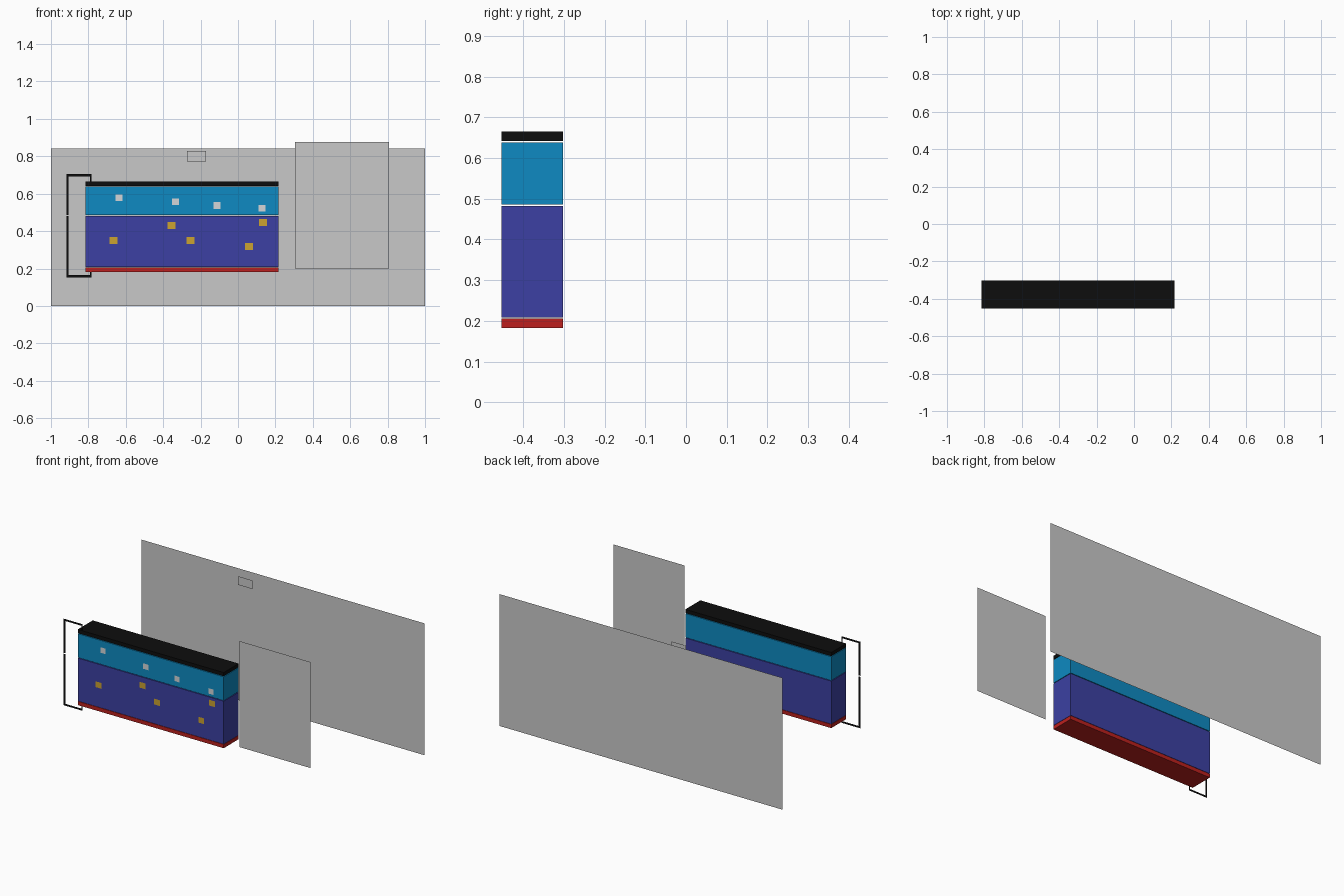
import bpy, bmesh

if "Cube" in bpy.data.objects:
    bpy.data.objects.remove(bpy.data.objects["Cube"])


def srgb(r, g, b):
    def lin(c):
        c /= 255
        return c / 12.92 if c <= 0.04045 else ((c + 0.055) / 1.055) ** 2.4
    return (lin(r), lin(g), lin(b), 1)


def material(name, rgb):
    m = bpy.data.materials.new(name)
    m.diffuse_color = srgb(*rgb)
    m.use_nodes = True
    m.node_tree.nodes["Principled BSDF"].inputs["Base Color"].default_value = m.diffuse_color
    return m


grey = material("grey", (201, 201, 201))
pale = material("pale_grey", (212, 214, 216))
black = material("black", (13, 13, 13))
sky = material("light_blue", (14, 138, 194))
navy = material("dark_blue", (60, 64, 163))
red = material("red", (188, 32, 30))
gold = material("gold", (204, 163, 48))


def make(name, bm, mat):
    mesh = bpy.data.meshes.new(name)
    bm.to_mesh(mesh)
    bm.free()
    mesh.materials.append(mat)
    obj = bpy.data.objects.new(name, mesh)
    bpy.context.collection.objects.link(obj)
    return obj


def plates(name, rects, y, mat):
    """Flat upright rectangles (x0, x1, z0, z1) facing the front."""
    bm = bmesh.new()
    for x0, x1, z0, z1 in rects:
        corners = ((x0, z0), (x1, z0), (x1, z1), (x0, z1))
        bm.faces.new([bm.verts.new((x, y, z)) for x, z in corners])
    return make(name, bm, mat)


def layer(name, z0, z1, mat):
    """One full-width slab of the stack."""
    x0, x1, y0, y1 = -0.815, 0.216, -0.453, -0.302
    bm = bmesh.new()
    bmesh.ops.create_cube(bm, size=1)
    for v in bm.verts:
        v.co = (x1 if v.co.x > 0 else x0, y1 if v.co.y > 0 else y0,
                z1 if v.co.z > 0 else z0)
    return make(name, bm, mat)


# Flat background sheets
plates("back_panel", [(-1, 1, 0, 0.842)], 0.455, grey)
plates("side_panel", [(0.305, 0.806, 0.20, 0.877)], -0.419, grey)
plates("small_label_panel", [(-0.272, -0.17, 0.773, 0.828)], 0.39, grey)

# Stacked slabs with thin gaps
layer("bottom_slab", 0.182, 0.206, red)
layer("lower_slab", 0.208, 0.482, navy)
layer("upper_slab", 0.486, 0.638, sky)
layer("top_slab", 0.642, 0.665, black)

# Bracket at the left, in two halves
T = 0.012
for name, z_end, z_mid, s in (("upper_bracket", 0.705, 0.487, 1),
                              ("lower_bracket", 0.152, 0.481, -1)):
    def span(a, b):
        return min(a, b), max(a, b)
    inner = z_end - s * T
    plates(name, [(-0.917, -0.917 + T, *span(z_mid, inner)),
                  (-0.917, -0.783, *span(inner, z_end)),
                  (-0.792, -0.783, *span(inner, z_end - s * 0.045))],
           -0.449, black)


# Small squares on the front of the two thick slabs
def squares(name, centres, w, h, mat):
    plates(name, [(x - w / 2, x + w / 2, z - h / 2, z + h / 2)
                  for x, z in centres], -0.455, mat)


squares("pale_squares", [(-0.636, 0.578), (-0.334, 0.556), (-0.112, 0.537),
                         (0.128, 0.521)], 0.037, 0.035, pale)
squares("gold_squares", [(-0.666, 0.350), (-0.356, 0.430), (-0.254, 0.350),
                         (0.059, 0.318), (0.134, 0.447)], 0.042, 0.037, gold)
